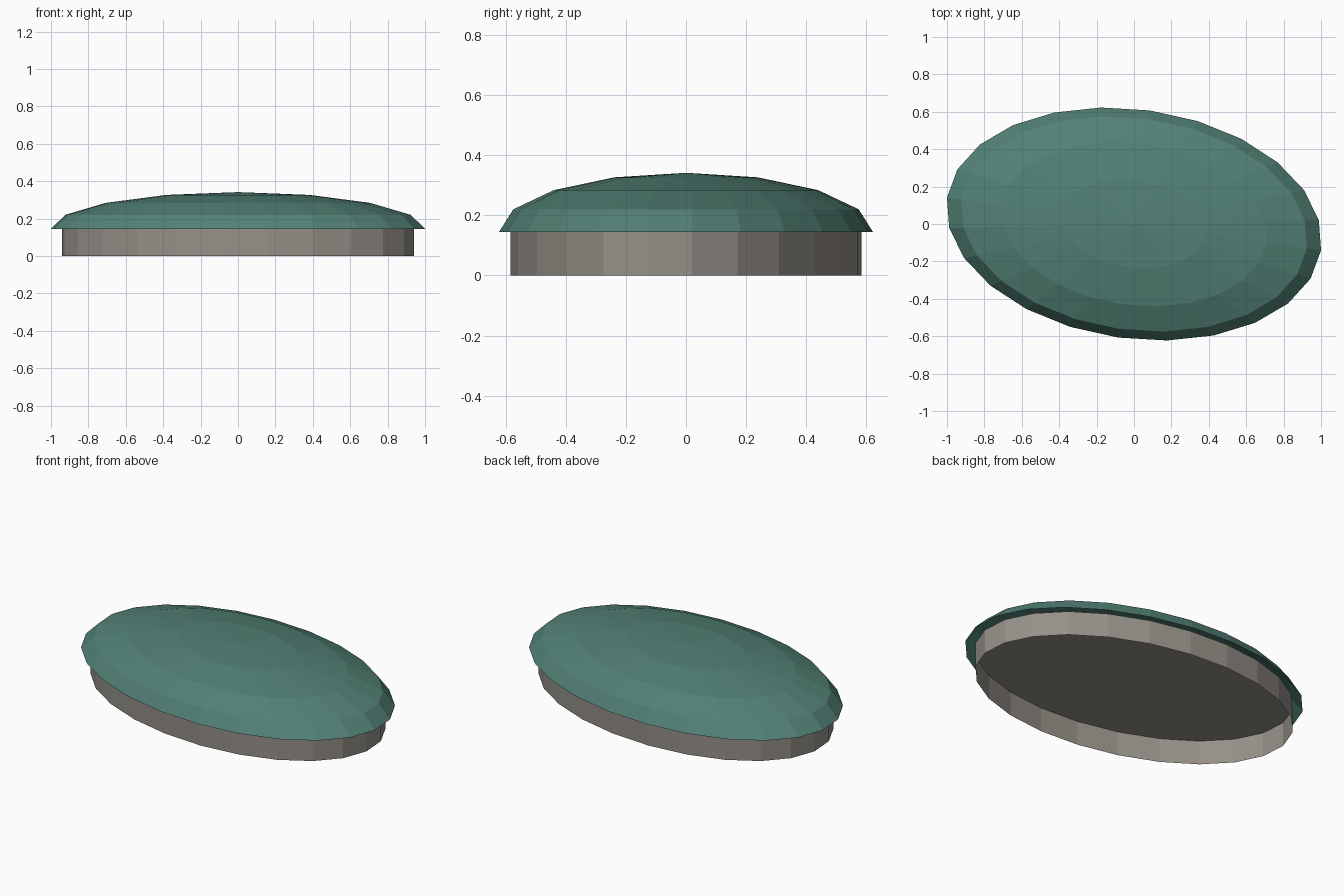
import bpy, bmesh, math
from mathutils import Matrix

if "Cube" in bpy.data.objects:
    bpy.data.objects.remove(bpy.data.objects["Cube"])

SIDES = 24
A, B = 1.0098, 0.613          # semi-axes of the oval
TURN = math.radians(-8)       # oval is turned slightly in plan
BASE_H, DOME_H = 0.145, 0.197


def material(name, color):
    m = bpy.data.materials.new(name)
    m.diffuse_color = (*color, 1)
    m.use_nodes = True
    m.node_tree.nodes["Principled BSDF"].inputs["Base Color"].default_value = m.diffuse_color
    return m


def add_object(name, bm, mat):
    bmesh.ops.transform(bm, matrix=Matrix.Rotation(TURN, 4, 'Z'), verts=bm.verts)
    mesh = bpy.data.meshes.new(name)
    bm.to_mesh(mesh)
    bm.free()
    mesh.materials.append(mat)
    obj = bpy.data.objects.new(name, mesh)
    bpy.context.collection.objects.link(obj)
    return obj


def ring(bm, scale, z):
    angles = [2 * math.pi * i / SIDES for i in range(SIDES)]
    return [bm.verts.new((A * scale * math.cos(t), B * scale * math.sin(t), z)) for t in angles]


def bridge(bm, low, high):
    for i in range(SIDES):
        j = (i + 1) % SIDES
        bm.faces.new((low[i], low[j], high[j], high[i]))


# Base: oval wall, open underneath, closed by a plate on top
bm = bmesh.new()
low, high = ring(bm, 0.94, 0), ring(bm, 0.94, BASE_H)
bridge(bm, low, high)
bm.faces.new(high)
add_object("base", bm, material("stone", (0.30, 0.28, 0.25)))

# Dome: upper half of a low-poly ellipsoid, overhanging the base
bm = bmesh.new()
steps = [math.radians(22.5 * k) for k in range(4)]
rings = [ring(bm, math.cos(p), BASE_H + DOME_H * math.sin(p)) for p in steps]
for a, b in zip(rings, rings[1:]):
    bridge(bm, a, b)
top = bm.verts.new((0, 0, BASE_H + DOME_H))
for i in range(SIDES):
    bm.faces.new((rings[-1][i], rings[-1][(i + 1) % SIDES], top))
add_object("dome", bm, material("green", (0.085, 0.22, 0.18)))
